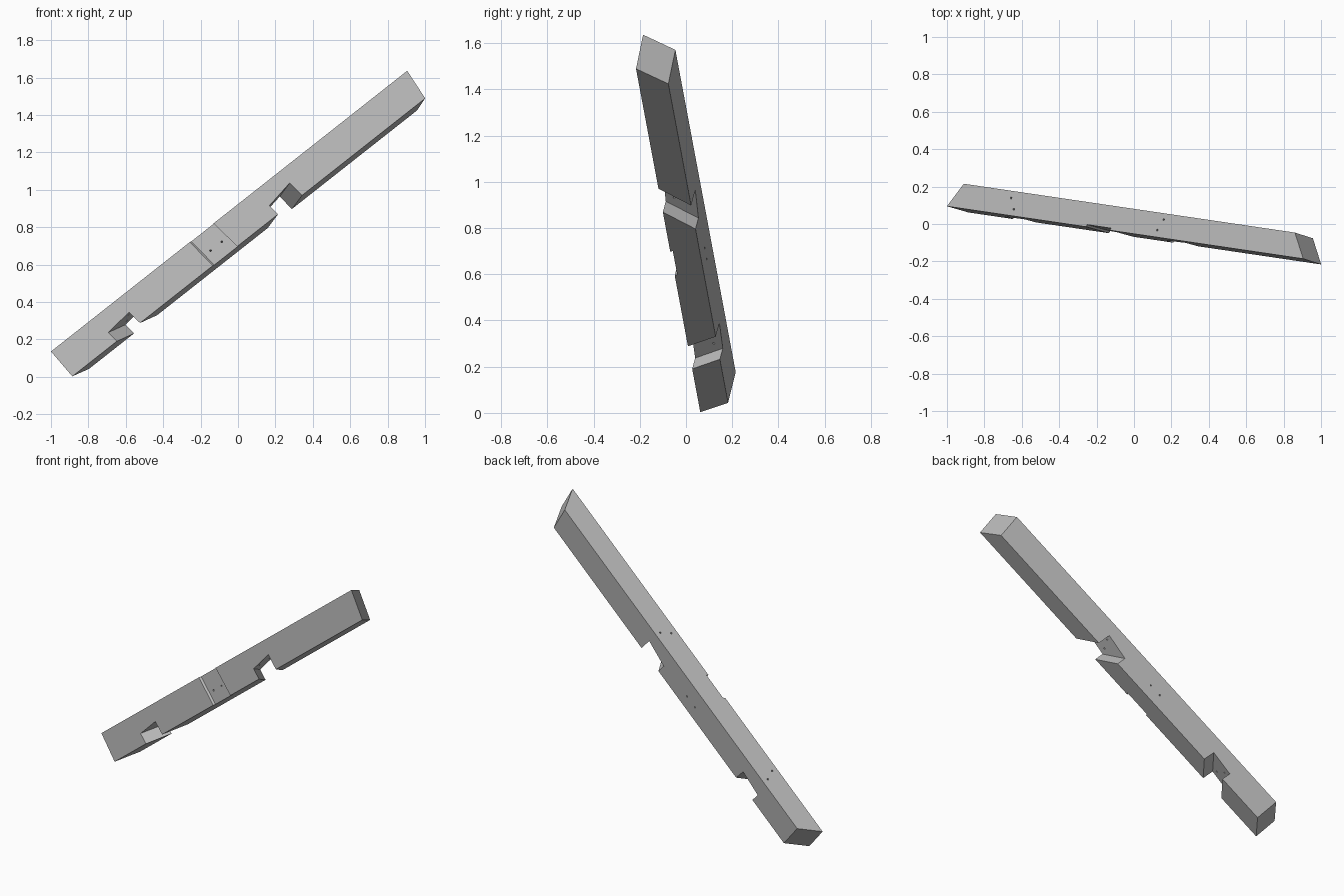
import bpy, bmesh, math
from mathutils import Matrix, Vector

cube = bpy.data.objects.get("Cube")
if cube:
    bpy.data.objects.remove(cube, do_unlink=True)

# Beam frame: s runs up the beam, t down its front face, w from front to back
ORIGIN = Vector((-1.0, 0.095, 0.136))
S = Vector((0.780, -0.115, 0.6145)).normalized()
W = Vector((0.0265, 0.1295, -0.0095))
W = (W - S * W.dot(S)).normalized()
T = -S.cross(W)
T = T if T.z < 0 else -T
HEIGHT, DEPTH = 0.178, 0.1325

grey = bpy.data.materials.new("timber_grey")
grey.use_nodes = True
colour = (0.5, 0.5, 0.5, 1)
grey.diffuse_color = colour
grey.node_tree.nodes["Principled BSDF"].inputs["Base Color"].default_value = colour


def prism(name, loop_a, loop_b):
    """Solid joining two matching outlines given in beam coordinates."""
    bm = bmesh.new()
    a, b = ([bm.verts.new(ORIGIN + S * p[0] + T * p[1] + W * p[2]) for p in loop]
            for loop in (loop_a, loop_b))
    bm.faces.new(a)
    bm.faces.new(b[::-1])
    for i in range(len(a)):
        j = (i + 1) % len(a)
        bm.faces.new((a[i], b[i], b[j], a[j]))
    bmesh.ops.recalc_face_normals(bm, faces=bm.faces)
    mesh = bpy.data.meshes.new(name)
    bm.to_mesh(mesh)
    bm.free()
    mesh.materials.append(grey)
    obj = bpy.data.objects.new(name, mesh)
    bpy.context.collection.objects.link(obj)
    return obj


def skewed(name, profile, slope, w0, w1):
    """Sweep an (s, t) profile through the depth, sliding along s by slope."""
    return prism(name, *[[(s + slope * w, t, w) for s, t in profile] for w in (w0, w1)])


def notch(name, left, right, rise_left, rise_right, slope):
    """Cutter for a seat in the underside with a sloping roof."""
    low = HEIGHT + 0.05
    profile = [(left, low), (left, HEIGHT), (left - 0.008, HEIGHT * (1 - rise_left)),
               (right - 0.012, HEIGHT * (1 - rise_right)), (right, HEIGHT), (right, low)]
    return skewed(name, profile, slope, -0.05, DEPTH + 0.05)


def hole(name, s, across, along_depth, radius=0.005, sides=10):
    """Thin peg hole through the beam, front to back or top to bottom."""
    ring = [(radius * math.cos(k * math.tau / sides), radius * math.sin(k * math.tau / sides))
            for k in range(sides)]
    if along_depth:
        loops = [[(s + a, across + b, w) for a, b in ring] for w in (-0.05, DEPTH + 0.05)]
    else:
        loops = [[(s + a, t, across + b) for a, b in ring] for t in (-0.05, HEIGHT + 0.05)]
    return prism(name, *loops)


# Beam with mitred ends
front = [(0, 0, 0), (2.441, 0, 0), (2.429, HEIGHT, 0), (0.011, HEIGHT, 0)]
back = [(0.081, 0, DEPTH), (2.350, 0, DEPTH), (2.338, HEIGHT, DEPTH), (0.092, HEIGHT, DEPTH)]
beam = prism("beam", front, back)

# Underside seats, shallow front housing and peg holes
cutters = [
    notch("upper_notch", 1.42, 1.585, 0.37, 0.53, -0.78),
    notch("lower_notch", 0.316, 0.475, 0.37, 0.47, 0.63),
    skewed("front_housing", [(0.945, -0.05), (1.107, -0.05), (1.148, HEIGHT + 0.05),
                             (0.98, HEIGHT + 0.05)], 0.6, -0.03, 0.012),
]
for s, across, along_depth in [(1.011, 0.104, True), (1.088, 0.104, True),
                               (0.415, 0.094, False), (0.448, 0.036, False),
                               (1.46, 0.099, False), (1.43, 0.038, False)]:
    cutters.append(hole("peg_hole", s, across, along_depth))

bpy.context.view_layer.objects.active = beam
for cutter in cutters:
    cutter.hide_render = True
    mod = beam.modifiers.new("cut", "BOOLEAN")
    mod.operation = "DIFFERENCE"
    mod.solver = "EXACT"
    mod.object = cutter
    bpy.ops.object.modifier_apply(modifier=mod.name)
    bpy.data.objects.remove(cutter, do_unlink=True)
